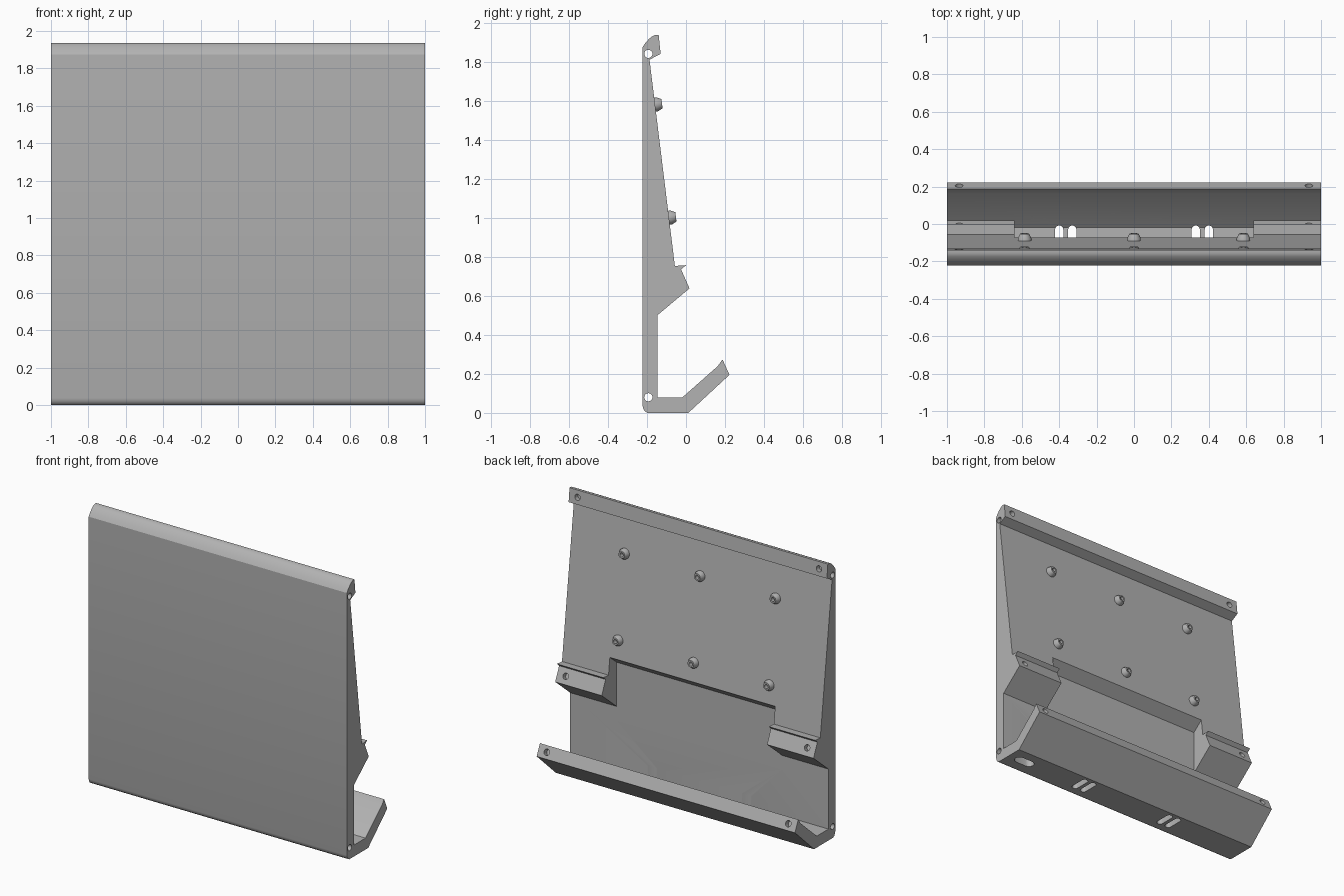
import bpy, bmesh, math
from mathutils import Vector

if "Cube" in bpy.data.objects:
    bpy.data.objects.remove(bpy.data.objects["Cube"])

grey = bpy.data.materials.new("plain grey")
grey.diffuse_color = (0.45, 0.45, 0.45, 1)
grey.use_nodes = True
grey.node_tree.nodes["Principled BSDF"].inputs["Base Color"].default_value = grey.diffuse_color


def finish(name, bm):
    bmesh.ops.recalc_face_normals(bm, faces=bm.faces)
    me = bpy.data.meshes.new(name)
    bm.to_mesh(me)
    bm.free()
    ob = bpy.data.objects.new(name, me)
    me.materials.append(grey)
    bpy.context.collection.objects.link(ob)
    return ob


def extrude_x(name, profile, x0, x1):
    """Prism from a (y, z) profile, running along x."""
    bm = bmesh.new()
    face = bm.faces.new([bm.verts.new((x0, y, z)) for y, z in profile])
    top = bmesh.ops.extrude_face_region(bm, geom=[face])["geom"]
    bmesh.ops.translate(bm, vec=(x1 - x0, 0, 0),
                        verts=[g for g in top if isinstance(g, bmesh.types.BMVert)])
    return finish(name, bm)


def rod(name, centre, axis, radius, length):
    """Cylinder centred on a point along an axis."""
    bm = bmesh.new()
    bmesh.ops.create_cone(bm, cap_ends=True, segments=20, radius1=radius,
                          radius2=radius, depth=length)
    bm.transform(Vector(axis).to_track_quat('Z', 'Y').to_matrix().to_4x4())
    bmesh.ops.translate(bm, vec=centre, verts=bm.verts)
    return finish(name, bm)


def slot(name, cx, cy, length, width, along_x):
    """Round-ended slot cutter through the floor."""
    bm = bmesh.new()
    r, h = width / 2, length / 2 - width / 2
    ring = []
    for i in range(18):
        a = math.pi * (i if i < 9 else i - 1) / 8
        if i >= 9:
            a = math.pi + math.pi * (i - 9) / 8
        u, v = r * math.cos(a), r * math.sin(a) + (h if i < 9 else -h)
        if along_x:
            u, v = v, -u
        ring.append(bm.verts.new((cx + u, cy + v, -0.05)))
    face = bm.faces.new(ring)
    top = bmesh.ops.extrude_face_region(bm, geom=[face])["geom"]
    bmesh.ops.translate(bm, vec=(0, 0, 0.2),
                        verts=[g for g in top if isinstance(g, bmesh.types.BMVert)])
    return finish(name, bm)


# Stand body: front plate, wedge, hooked bracket, tray and top lip in one profile
profile = [
    (-0.223, 0.037), (-0.219, 0.021), (-0.211, 0.008), (-0.198, 0),
    (0.012, 0), (0.223, 0.195), (0.187, 0.274), (0.163, 0.24),
    (-0.018, 0.08), (-0.147, 0.08), (-0.147, 0.50), (0.018, 0.638),
    (-0.025, 0.735), (0.0, 0.757), (-0.057, 0.753), (-0.187, 1.81),
    (-0.13, 1.84), (-0.14, 1.937), (-0.158, 1.937), (-0.173, 1.93),
    (-0.189, 1.917), (-0.207, 1.898), (-0.223, 1.873)]
body = extrude_x("stand_body", profile, -1, 1)

# Opening between the two brackets
cutters = [extrude_x("bracket_gap_cutter",
                     [(-0.147, 0.4), (0.3, 0.4), (0.3, 0.872), (-0.0712, 0.872),
                      (-0.147, 0.809)], -0.64, 0.64)]

# Long rod holes through the plate edge
for z in (0.08, 1.84):
    cutters.append(rod("rod_hole_cutter", (0, -0.193, z), (1, 0, 0), 0.021, 2.2))

# Blind screw holes in the lip, brackets and tray edge
for x in (-0.935, 0.935):
    for a, b in (((-0.13, 1.84), (-0.14, 1.937)),
                 ((0.018, 0.638), (-0.025, 0.735)),
                 ((0.223, 0.195), (0.187, 0.274))):
        normal = Vector((0, b[1] - a[1], a[0] - b[0])).normalized()
        mid = Vector((x, (a[0] + b[0]) / 2, (a[1] + b[1]) / 2))
        cutters.append(rod("screw_hole_cutter", mid, normal, 0.021, 0.07))

# Floor slots: two pairs of vents and one cable slot
for x in (-0.4, -0.33, 0.33, 0.4):
    cutters.append(slot("vent_cutter", x, -0.078, 0.14, 0.044, False))
cutters.append(slot("cable_slot_cutter", 0.87, -0.09, 0.15, 0.07, True))

bpy.context.view_layer.objects.active = body
for c in cutters:
    m = body.modifiers.new(c.name, 'BOOLEAN')
    m.operation, m.solver, m.object = 'DIFFERENCE', 'EXACT', c
    bpy.ops.object.modifier_apply(modifier=m.name)
for c in cutters:
    bpy.data.objects.remove(c)


def peg(x, z):
    """Tapered peg with a drilled centre, standing on the wedge."""
    outline = [(0.036, -0.01), (0.036, 0.012), (0.024, 0.036), (0.014, 0.036), (0.014, 0.004)]
    n = 24
    bm = bmesh.new()
    rings = [[bm.verts.new((r * math.cos(math.tau * i / n), r * math.sin(math.tau * i / n), h))
              for i in range(n)] for r, h in outline]
    for lo, hi in zip(rings, rings[1:]):
        for i in range(n):
            bm.faces.new((lo[i], lo[(i + 1) % n], hi[(i + 1) % n], hi[i]))
    bm.faces.new(rings[0])
    bm.faces.new(rings[-1])
    normal = Vector((0, 1.057, 0.13)).normalized()
    bm.transform(normal.to_track_quat('Z', 'Y').to_matrix().to_4x4())
    y = -0.187 + (1.81 - z) * 0.123
    bmesh.ops.translate(bm, vec=(x, y, z), verts=bm.verts)
    return finish("mounting_peg", bm)


pegs = [peg(x, z) for x in (-0.585, 0, 0.585) for z in (1.58, 1.0)]

# Smooth the rounded edges and holes, keep the corners crisp
for ob in [body] + pegs:
    bpy.ops.object.select_all(action='DESELECT')
    ob.select_set(True)
    bpy.context.view_layer.objects.active = ob
    bpy.ops.object.shade_smooth_by_angle(angle=math.radians(28))
